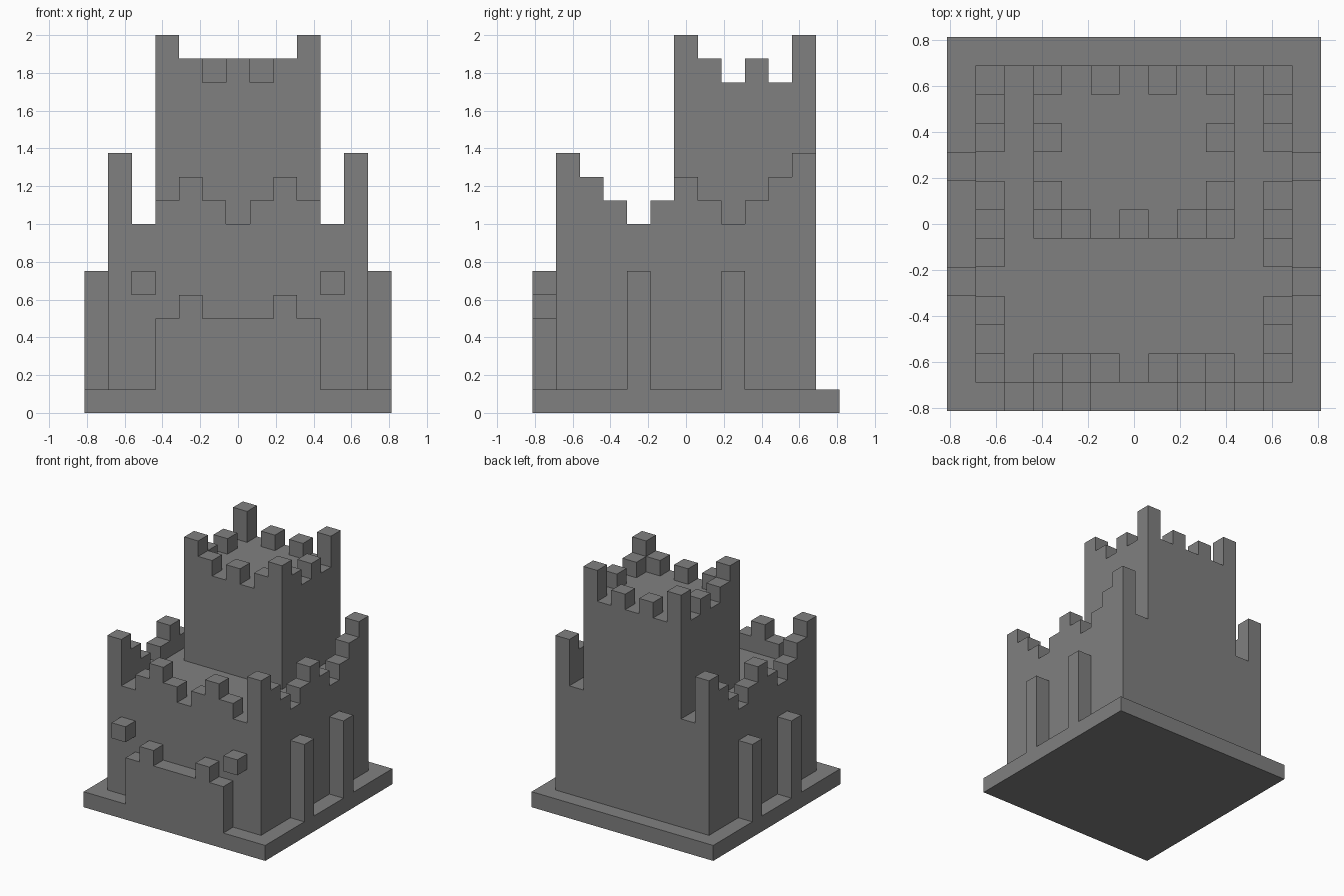
import bpy
import bmesh
from mathutils import Matrix

U = 0.125  # one building block

if "Cube" in bpy.data.objects:
    bpy.data.objects.remove(bpy.data.objects["Cube"], do_unlink=True)

stone = bpy.data.materials.new("grey_stone")
stone.use_nodes = True
colour = (0.216, 0.216, 0.216, 1)
stone.diffuse_color = colour
stone.node_tree.nodes["Principled BSDF"].inputs["Base Color"].default_value = colour


def finish(name, bm):
    """Scale a mesh from block units and link it as an object."""
    bmesh.ops.scale(bm, vec=(U, U, U), verts=bm.verts)
    bmesh.ops.recalc_face_normals(bm, faces=bm.faces)
    mesh = bpy.data.meshes.new(name)
    bm.to_mesh(mesh)
    bm.free()
    mesh.materials.append(stone)
    obj = bpy.data.objects.new(name, mesh)
    bpy.context.collection.objects.link(obj)
    return obj


def box(name, x, y, z):
    """Block spanning the (low, high) pairs x, y and z."""
    bm = bmesh.new()
    spans = (x, y, z)
    size = [b - a for a, b in spans]
    centre = [(a + b) / 2 for a, b in spans]
    bmesh.ops.create_cube(bm, size=1, matrix=Matrix.Translation(centre) @ Matrix.Diagonal((*size, 1)))
    return finish(name, bm)


def battlement(name, start, depth, floor, heights, axis):
    """One-block-thick stepped parapet along an axis; a height of 0 is a gap."""
    bm = bmesh.new()

    def point(t, z):
        return (t, depth, floor + z) if axis == "x" else (depth, t, floor + z)

    push = (0, 1, 0) if axis == "x" else (1, 0, 0)
    run = []
    for i, h in enumerate(heights + [0]):
        t = start + i
        if h:
            if not run:
                run.append((t, 0))
            elif run[-1][1] == h:
                run.pop()
                run.append((t + 1, h))
                continue
            run += [(t, h), (t + 1, h)]
        elif run:
            run.append((t, 0))
            face = bm.faces.new([bm.verts.new(point(*p)) for p in run])
            new = bmesh.ops.extrude_face_region(bm, geom=[face], use_keep_orig=True)["geom"]
            verts = [g for g in new if isinstance(g, bmesh.types.BMVert)]
            bmesh.ops.translate(bm, vec=push, verts=verts)
            run = []
    return finish(name, bm)


# Main masses
box("base_slab", (-6.5, 6.5), (-6.5, 6.5), (0, 1))
box("lower_keep", (-5.5, 5.5), (-5.5, 5.5), (1, 8))
box("upper_tower", (-3.5, 3.5), (-0.5, 5.5), (8, 14))

# Gatehouse front with its two merlons
box("gatehouse", (-3.5, 3.5), (-6.5, -5.5), (1, 4))

# Front and back parapets
battlement("keep_front_parapet", -4.5, -5.5, 8, [0, 1, 2, 1, 0, 1, 2, 1, 0], "x")
battlement("tower_front_parapet", -2.5, -0.5, 14, [1, 0, 1, 0, 1], "x")
battlement("tower_back_parapet", -2.5, 4.5, 14, [0, 1, 0, 1, 0], "x")

# Mirrored parts, left is +x
for side, s in (("left", 1), ("right", -1)):
    def mirrored(a, b):
        return tuple(sorted((s * a, s * b)))

    keep_x = mirrored(4.5, 5.5)[0]
    tower_x = mirrored(2.5, 3.5)[0]
    battlement(f"{side}_keep_parapet", -5.5, keep_x, 8, [3, 2, 1, 0, 1, 2, 1, 0, 1, 2, 3], "y")
    battlement(f"{side}_tower_parapet", -0.5, tower_x, 14, [2, 1, 0, 1, 0, 2], "y")
    box(f"{side}_gate_merlon", mirrored(1.5, 2.5), (-6.5, -5.5), (4, 5))
    box(f"{side}_front_block", mirrored(3.5, 4.5), (-6.5, -5.5), (5, 6))
    for end, y in (("front", -2.5), ("back", 1.5)):
        box(f"{side}_{end}_buttress", mirrored(5.5, 6.5), (y, y + 1), (1, 6))
